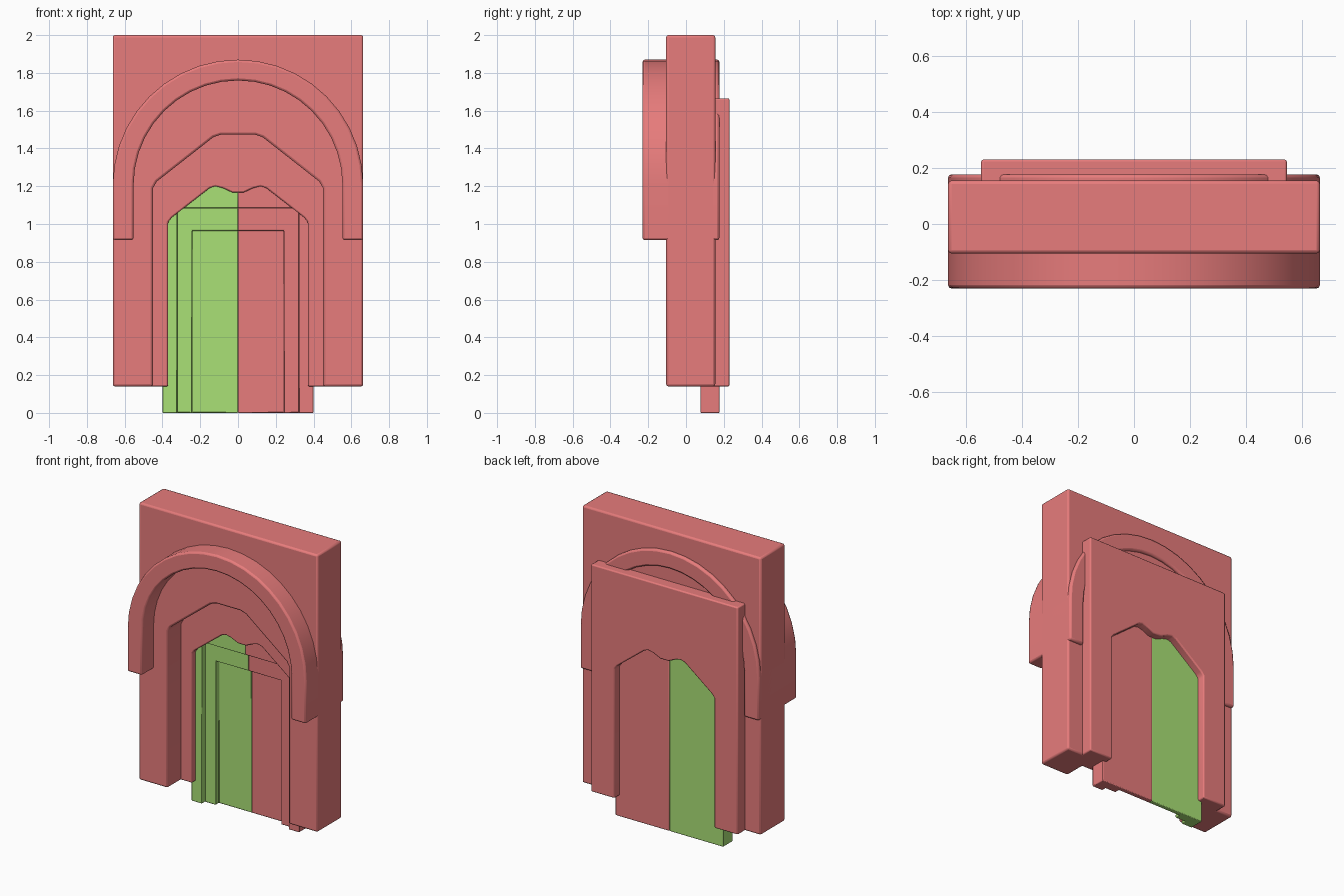
import bpy, bmesh, math

if "Cube" in bpy.data.objects:
    bpy.data.objects.remove(bpy.data.objects["Cube"])


def material(name, rgb):
    m = bpy.data.materials.new(name)
    m.diffuse_color = (*rgb, 1)
    m.use_nodes = True
    m.node_tree.nodes["Principled BSDF"].inputs["Base Color"].default_value = m.diffuse_color
    return m


RED = material("red", (0.80, 0.20, 0.20))
GREEN = material("green", (0.40, 0.75, 0.18))


def finish(name, bm, mat, bevel):
    """Turn a bmesh into a softly bevelled object."""
    bmesh.ops.recalc_face_normals(bm, faces=bm.faces)
    me = bpy.data.meshes.new(name)
    bm.to_mesh(me)
    bm.free()
    me.materials.append(mat)
    ob = bpy.data.objects.new(name, me)
    bpy.context.collection.objects.link(ob)
    mod = ob.modifiers.new("soft edges", 'BEVEL')
    mod.width, mod.segments = bevel, 2
    mod.limit_method, mod.angle_limit = 'ANGLE', math.radians(30)
    bpy.context.view_layer.objects.active = ob
    ob.select_set(True)
    bpy.ops.object.shade_smooth_by_angle(angle=math.radians(40))
    ob.select_set(False)
    return ob


def band(name, outer, inner, y0, y1, mat, bevel):
    """Extrude the upside-down U between an outer and an inner (x, z) path."""
    bm = bmesh.new()
    loop = outer + inner[::-1]
    face = bm.faces.new([bm.verts.new((x, y0, z)) for x, z in loop])
    ext = bmesh.ops.extrude_face_region(bm, geom=[face], use_keep_orig=True)
    verts = [v for v in ext["geom"] if isinstance(v, bmesh.types.BMVert)]
    bmesh.ops.translate(bm, verts=verts, vec=(0, y1 - y0, 0))
    return finish(name, bm, mat, bevel)


def mirrored(half):
    """Left half path, listed from the bottom up, plus its mirror image."""
    return half + [(-x, z) for x, z in reversed(half)]


def box_path(w, z0, z1):
    return mirrored([(-w, z0), (-w, z1)])


def arch_path(r, z0, zc, n=20):
    arc = [(-r * math.cos(math.pi * i / n), zc + r * math.sin(math.pi * i / n))
           for i in range(n + 1)]
    return [(-r, z0)] + arc + [(r, z0)]


# Wall slab with angular opening
band("wall", box_path(0.663, 0.14, 2.0),
     mirrored([(-0.45, 0.14), (-0.45, 1.19), (-0.43, 1.225), (-0.13, 1.46), (-0.09, 1.473)]),
     -0.105, 0.155, RED, 0.012)

# Inner door surround, standing proud at the back
opening = [(-0.37, 0.14), (-0.37, 1.01), (-0.35, 1.035), (-0.15, 1.19), (-0.12, 1.2),
           (-0.08, 1.19), (-0.03, 1.167), (0.03, 1.167), (0.08, 1.19), (0.12, 1.2),
           (0.15, 1.19), (0.35, 1.035), (0.37, 1.01), (0.37, 0.14)]
band("door_surround", box_path(0.545, 0.14, 1.665), opening, 0.04, 0.23, RED, 0.008)

# Round arch moulding running through the wall
band("arch_moulding", arch_path(0.663, 0.915, 1.207), arch_path(0.553, 0.915, 1.207),
     -0.23, 0.177, RED, 0.012)


def door_leaf(name, side, mat):
    """Half door with two recessed steps; each row is width, height, y."""
    rows = [(0.40, 1.22, 0.177), (0.40, 1.22, 0.077), (0.322, 1.085, 0.077),
            (0.322, 1.085, 0.11), (0.243, 0.965, 0.11), (0.243, 0.965, 0.145)]
    bm = bmesh.new()
    loops = [[bm.verts.new(p) for p in
              ((side * w, y, 0), (side * w, y, h), (0, y, h))] for w, h, y in rows]
    back = bm.verts.new((0, rows[0][2], 0))
    front = bm.verts.new((0, rows[-1][2], 0))
    for a, b in zip(loops, loops[1:]):
        for i in range(2):
            bm.faces.new((a[i], a[i + 1], b[i + 1], b[i]))
    bm.faces.new(loops[0] + [back])
    bm.faces.new(loops[-1] + [front])
    bm.faces.new([l[0] for l in loops] + [front, back])
    bm.faces.new([l[2] for l in loops] + [front, back])
    return finish(name, bm, mat, 0.005)


# Door leaves
door_leaf("left_door", -1, GREEN)
door_leaf("right_door", 1, RED)
